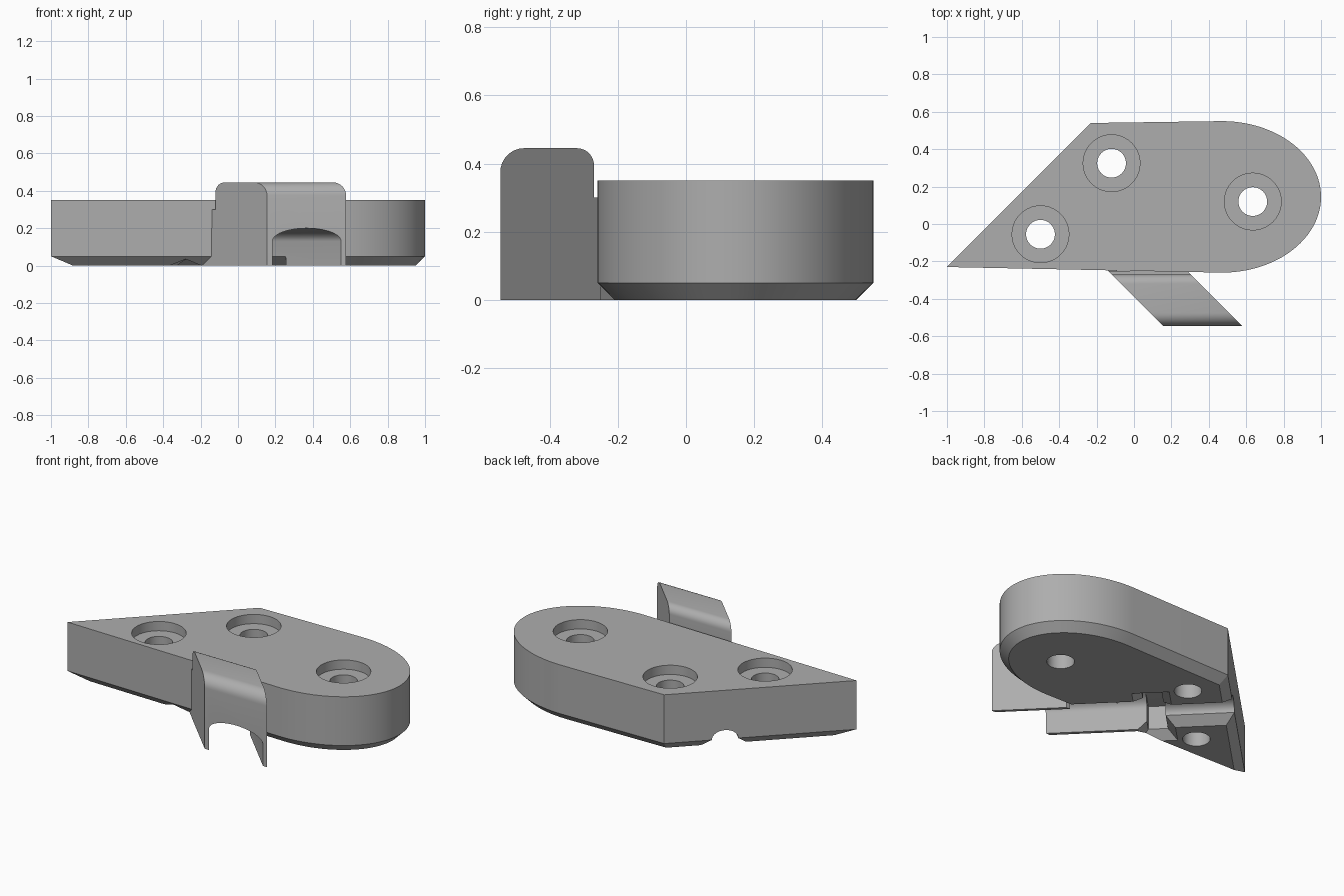
import bpy, bmesh, math
from mathutils import Vector

if "Cube" in bpy.data.objects:
    bpy.data.objects.remove(bpy.data.objects["Cube"], do_unlink=True)

grey = bpy.data.materials.new("plain_grey")
grey.use_nodes = True
colour = (0.42, 0.42, 0.42, 1)
grey.diffuse_color = colour
grey.node_tree.nodes["Principled BSDF"].inputs["Base Color"].default_value = colour


def loft(name, rings):
    """Closed solid through rings with equal point counts."""
    bm = bmesh.new()
    loops = [[bm.verts.new(p) for p in ring] for ring in rings]
    n = len(loops[0])
    for a, b in zip(loops, loops[1:]):
        for i in range(n):
            j = (i + 1) % n
            bm.faces.new((a[i], a[j], b[j], b[i]))
    bm.faces.new(loops[0][::-1])
    bm.faces.new(loops[-1])
    bmesh.ops.recalc_face_normals(bm, faces=bm.faces)
    mesh = bpy.data.meshes.new(name)
    bm.to_mesh(mesh)
    bm.free()
    mesh.materials.append(grey)
    obj = bpy.data.objects.new(name, mesh)
    bpy.context.collection.objects.link(obj)
    return obj


def combine(target, tool, operation):
    mod = target.modifiers.new(tool.name, "BOOLEAN")
    mod.operation = operation
    mod.solver = "EXACT"
    mod.object = tool
    bpy.context.view_layer.objects.active = target
    bpy.ops.object.modifier_apply(modifier=mod.name)
    bpy.data.objects.remove(tool, do_unlink=True)


def arc(cx, cy, rx, ry, start, end, steps):
    return [(cx + rx * math.cos(t), cy + ry * math.sin(t))
            for t in (math.radians(start + (end - start) * i / steps)
                      for i in range(steps + 1))]


def inset(points, amount):
    """Mitred inward offset of a counter-clockwise outline."""
    result = []
    for i, p in enumerate(points):
        p = Vector(p)
        a = (p - Vector(points[i - 1])).normalized()
        b = (Vector(points[(i + 1) % len(points)]) - p).normalized()
        na, nb = Vector((-a.y, a.x)), Vector((-b.y, b.x))
        result.append(p + (na + nb) * amount / (1 + na.dot(nb)))
    return result


def at_height(points, z):
    return [(p[0], p[1], z) for p in points]


# Diagonal channel frame: u across, d along towards the back
AXIS = -0.0885


def channel_point(u, d, z):
    k = math.sqrt(0.5)
    return (AXIS + (u - d) * k, AXIS + (u + d) * k, z)


def channel_prism(name, profile, d0, d1):
    return loft(name, [[channel_point(u, d, z) for u, z in profile] for d in (d0, d1)])


# Plate with rounded end and chamfered underside
outline = [(-1, -0.23)] + arc(0.47, 0.145, 0.53, 0.405, -90, 90, 48) + [(-0.23, 0.54)]
plate = loft("base_plate", [at_height(inset(outline, 0.05), 0),
                            at_height(outline, 0.05), at_height(outline, 0.35)])

# Slanted hook block with rounded top edges
side = ([(-0.545, 0)] + arc(-0.475, 0.375, 0.07, 0.07, 180, 90, 8)
        + arc(-0.32, 0.395, 0.05, 0.05, 90, 0, 8) + [(-0.27, 0.3), (-0.25, 0.3), (-0.25, 0)])
hook = loft("hook", [[(s - y, y, z) for y, z in side] for s in (-0.39, 0.033)])
combine(plate, hook, "UNION")

# Leg continuing the hook's wall under the plate
leg = [(-0.3, 0), (-0.16, 0), (-0.16, 0.2), (-0.3, 0.2)]
combine(plate, loft("hook_leg", [[(s - y, y, z) for y, z in leg]
                                 for s in (-0.389, -0.34)]), "UNION")

# Arched channel under the hook, with a bevelled edge below the plate
arch = [(0.13, -0.1)] + arc(0, 0.13, 0.13, 0.07, 0, 180, 24) + [(-0.13, -0.1)]
combine(plate, channel_prism("channel_cutter", arch, -1, 0.1), "DIFFERENCE")
bevel = [(0.1, -0.05), (0.23, -0.05), (0.13, 0.05), (0.1, 0.05)]
combine(plate, channel_prism("bevel_cutter", bevel, -0.355, 0.1), "DIFFERENCE")

# Narrow groove running out through the slanted back face
groove = ([(0.18, -0.05), (0.075, 0.05)] + arc(0, 0.05, 0.075, 0.055, 0, 180, 16)[1:]
          + [(-0.18, -0.05)])
combine(plate, channel_prism("groove_cutter", groove, 0.1, 0.9), "DIFFERENCE")


# Cross slot with flared mouth
def slot_ring(grow, z):
    return [channel_point(u * (0.22 + grow), 0.105 + v * (0.055 + grow), z)
            for u, v in ((-1, -1), (1, -1), (1, 1), (-1, 1))]


combine(plate, loft("slot_cutter", [slot_ring(0.1, -0.05), slot_ring(0, 0.05),
                                    slot_ring(0, 0.195)]), "DIFFERENCE")

# Counterbored screw holes
for x, y in ((-0.5, -0.055), (-0.12, 0.325), (0.635, 0.12)):
    for radius, bottom in ((0.152, 0.293), (0.077, -0.2)):
        circle = arc(x, y, radius, radius, 0, 351, 39)
        combine(plate, loft("hole_cutter", [at_height(circle, bottom),
                                            at_height(circle, 0.6)]), "DIFFERENCE")

bpy.ops.object.select_all(action="DESELECT")
plate.select_set(True)
bpy.context.view_layer.objects.active = plate
bpy.ops.object.shade_smooth_by_angle(angle=math.radians(30))
